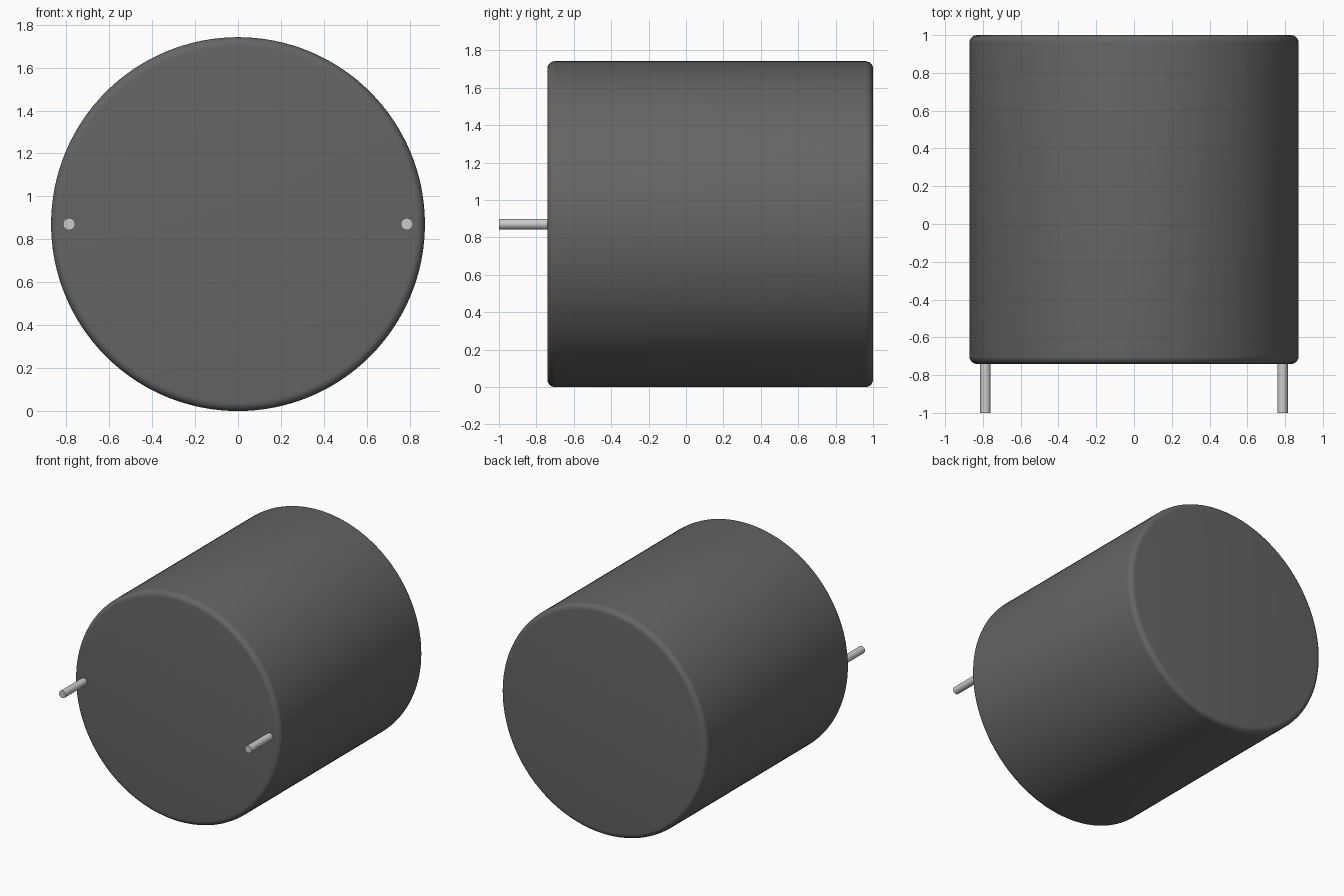
import bpy, bmesh, math
from mathutils import Matrix

if "Cube" in bpy.data.objects:
    bpy.data.objects.remove(bpy.data.objects["Cube"])

AXIS_Z = 0.871


def material(name, color):
    m = bpy.data.materials.new(name)
    m.diffuse_color = color
    m.use_nodes = True
    m.node_tree.nodes["Principled BSDF"].inputs["Base Color"].default_value = m.diffuse_color
    return m


def rod_along_y(name, radius, y0, y1, x, sides, mat, fillet=0.0):
    """Capped cylinder along y with optionally rounded rims."""
    bm = bmesh.new()
    bmesh.ops.create_cone(bm, cap_ends=True, segments=sides, radius1=radius,
                          radius2=radius, depth=y1 - y0,
                          matrix=Matrix.Rotation(math.pi / 2, 4, 'X'))
    if fillet:
        rims = [e for e in bm.edges if abs(e.verts[0].co.y - e.verts[1].co.y) < 1e-4]
        bmesh.ops.bevel(bm, geom=rims, offset=fillet, segments=6,
                        profile=0.5, affect='EDGES')
    mesh = bpy.data.meshes.new(name)
    bm.to_mesh(mesh)
    bm.free()
    mesh.materials.append(mat)
    ob = bpy.data.objects.new(name, mesh)
    ob.location = (x, (y0 + y1) / 2, AXIS_Z)
    bpy.context.collection.objects.link(ob)
    bpy.ops.object.select_all(action='DESELECT')
    ob.select_set(True)
    bpy.context.view_layer.objects.active = ob
    bpy.ops.object.shade_smooth_by_angle(angle=math.radians(30))
    return ob


dark = material("dark_casing", (0.13, 0.13, 0.13, 1))
metal = material("pin_metal", (0.7, 0.7, 0.67, 1))

# Round casing with filleted rims
rod_along_y("casing", 0.871, -0.741, 1.0, 0, 128, dark, fillet=0.04)

# Two contact pins on the front face, sunk slightly into the casing
for side, label in ((-1, "left"), (1, "right")):
    rod_along_y("pin_" + label, 0.028, -1.0, -0.72, side * 0.787, 32, metal)
